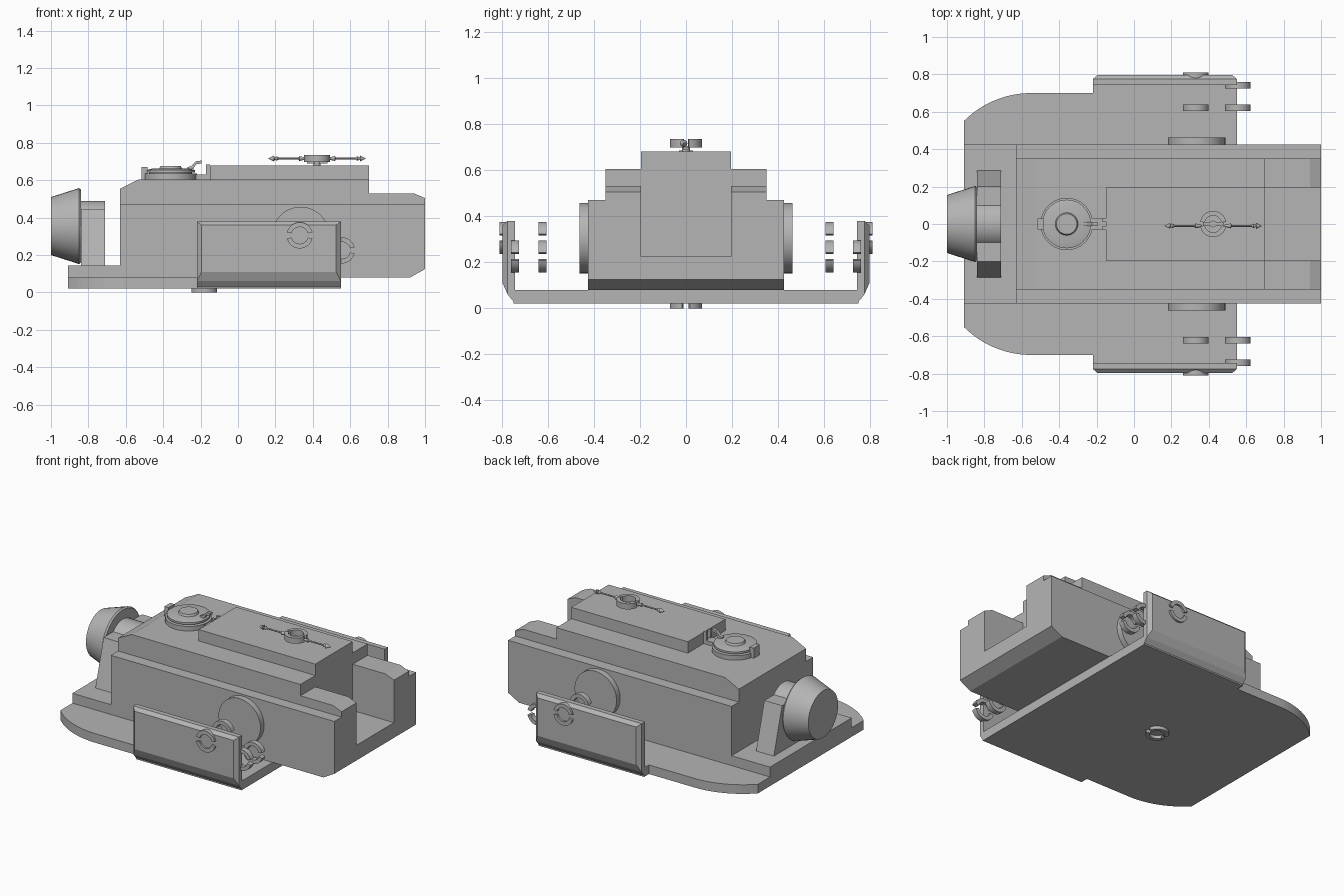
import bpy
import bmesh
from math import sin, cos, pi, radians
from mathutils import Vector

if "Cube" in bpy.data.objects:
    bpy.data.objects.remove(bpy.data.objects["Cube"], do_unlink=True)

GREY = (0.46, 0.46, 0.46, 1)
metal = bpy.data.materials.new("plain grey")
metal.use_nodes = True
metal.diffuse_color = GREY
metal.node_tree.nodes["Principled BSDF"].inputs["Base Color"].default_value = GREY


def finish(name, bm, smooth=False):
    bmesh.ops.recalc_face_normals(bm, faces=bm.faces)
    mesh = bpy.data.meshes.new(name)
    bm.to_mesh(mesh)
    bm.free()
    mesh.materials.append(metal)
    obj = bpy.data.objects.new(name, mesh)
    bpy.context.collection.objects.link(obj)
    bpy.ops.object.select_all(action='DESELECT')
    obj.select_set(True)
    bpy.context.view_layer.objects.active = obj
    if smooth:
        bpy.ops.object.shade_smooth_by_angle(angle=radians(30))
    return obj


def place(u, v, w, axis):
    """Put a 2D point (u, v) at depth w along the given axis."""
    return Vector({'x': (w, u, v), 'y': (u, w, v), 'z': (u, v, w)}[axis])


def loft(name, sections, axis, smooth=False):
    """Join matching outlines, each given as (depth, points), with end caps."""
    bm = bmesh.new()
    rings = [[bm.verts.new(place(u, v, w, axis)) for u, v in pts] for w, pts in sections]
    n = len(rings[0])
    for a, b in zip(rings, rings[1:]):
        for i in range(n):
            j = (i + 1) % n
            bm.faces.new((a[i], a[j], b[j], b[i]))
    bm.faces.new(rings[0])
    bm.faces.new(rings[-1])
    return finish(name, bm, smooth)


def prism(name, pts, axis, lo, hi, smooth=False):
    return loft(name, [(lo, pts), (hi, pts)], axis, smooth)


def rect(u0, u1, v0, v1):
    return [(u0, v0), (u1, v0), (u1, v1), (u0, v1)]


def box(name, x0, x1, y0, y1, z0, z1):
    return prism(name, rect(x0, x1, y0, y1), 'z', z0, z1)


def arc(cu, cv, r, a0, a1, n):
    return [(cu + r * cos(radians(a0 + (a1 - a0) * i / n)),
             cv + r * sin(radians(a0 + (a1 - a0) * i / n))) for i in range(n + 1)]


def lathe(name, profile, cu, cv, axis, seg=32):
    """Turn a (depth, radius) profile about a line through (cu, cv)."""
    sections = [(w, arc(cu, cv, r, 0, 360 - 360 / seg, seg - 1)) for w, r in profile]
    return loft(name, sections, axis, True)


def split_ring(name, cu, cv, axis, lo, hi, outer=0.07, inner=0.045, gap=14):
    for k, side in enumerate(("a", "b")):
        a0, a1 = 180 * k + gap, 180 * k + 180 - gap
        pts = arc(cu, cv, outer, a0, a1, 16) + arc(cu, cv, inner, a1, a0, 16)
        prism(name + "_" + side, pts, axis, lo, hi, True)


# Base plate with rounded rear corners
half = [(0.55, 0.75), (-0.22, 0.75), (-0.22, 0.70)] + arc(-0.55, 0.193, 0.507, 90, 135, 12)
half[-1] = (-0.91, 0.55)
prism("base_plate", half + [(x, -y) for x, y in reversed(half)], 'z', 0.02, 0.08)
box("rear_step", -0.91, -0.63, -0.425, 0.425, 0.08, 0.145)

# Hull with an open channel at the nose
hull = prism("hull", [(-0.63, 0.08), (0.92, 0.08), (1.0, 0.125), (1.0, 0.47),
                      (-0.63, 0.47)], 'y', -0.425, 0.425)
upper = prism("upper_hull", [(-0.63, 0.47), (1.0, 0.47), (1.0, 0.505), (0.94, 0.53),
                             (0.70, 0.53), (0.70, 0.605), (-0.53, 0.605),
                             (-0.63, 0.555)], 'y', -0.35, 0.35)
cutter = box("channel_cutter", 0.70, 1.2, -0.195, 0.195, 0.225, 0.9)
cutter.hide_render = True
for part in (hull, upper):
    cut = part.modifiers.new("channel", 'BOOLEAN')
    cut.operation = 'DIFFERENCE'
    cut.solver = 'EXACT'
    cut.object = cutter
    bpy.context.view_layer.objects.active = part
    bpy.ops.object.modifier_apply(modifier=cut.name)
bpy.data.objects.remove(cutter, do_unlink=True)
box("roof_slab", -0.15, 0.70, -0.195, 0.195, 0.605, 0.68)

# Side panels, round side plates and split rings, on both sides
for side, s in (("left", 1), ("right", -1)):
    loft(side + "_panel", [(s * 0.742, rect(-0.22, 0.55, 0.02, 0.38)),
                           (s * 0.775, rect(-0.22, 0.55, 0.06, 0.38)),
                           (s * 0.797, rect(-0.195, 0.525, 0.11, 0.36))], 'y')
    lathe(side + "_round_plate", [(s * 0.42, 0.153), (s * 0.463, 0.153)],
          0.335, 0.305, 'y', 48)
    split_ring(side + "_panel_ring", 0.33, 0.305, 'y', s * 0.775, s * 0.81)
    split_ring(side + "_inner_ring", 0.33, 0.305, 'y', s * 0.605, s * 0.64)
    split_ring(side + "_front_inner_ring", 0.555, 0.225, 'y', s * 0.605, s * 0.64)
    split_ring(side + "_front_outer_ring", 0.555, 0.225, 'y', s * 0.725, s * 0.76)
split_ring("underside_ring", -0.18, 0, 'z', 0, 0.035)

# Rear nozzle on its bracket
lathe("nozzle", [(-1.0, 0.155), (-0.85, 0.203), (-0.84, 0.195)], 0, 0.355, 'x', 40)
lathe("nozzle_axle", [(-0.845, 0.135), (-0.71, 0.135)], 0, 0.355, 'x', 40)
prism("nozzle_bracket", [(-0.285, 0.145), (0.285, 0.145), (0.2, 0.445), (-0.2, 0.445)],
      'x', -0.84, -0.711)

# Roof hatch with knob, catch and hinge
HX = -0.36
lathe("hatch_rim", [(0.60, 0.14), (0.635, 0.14)], HX, 0, 'z', 40)
lathe("hatch_neck", [(0.63, 0.115), (0.645, 0.115)], HX, 0, 'z', 40)
lathe("hatch_lid", [(0.642, 0.13), (0.655, 0.13), (0.662, 0.10)], HX, 0, 'z', 40)
lathe("hatch_knob", [(0.66, 0.062), (0.675, 0.055)], HX, 0, 'z', 24)
box("hatch_catch", -0.515, -0.485, -0.03, 0.03, 0.605, 0.672)
prism("hinge_arm", [(-0.27, 0.655), (-0.24, 0.66), (-0.225, 0.685), (-0.195, 0.69),
                    (-0.195, 0.705), (-0.225, 0.702), (-0.25, 0.675), (-0.27, 0.67)],
      'y', -0.012, 0.012)
box("hinge_foot", -0.23, -0.15, -0.03, 0.03, 0.605, 0.63)
for side, s in (("left", 1), ("right", -1)):
    box(side + "_hinge_lug", -0.17, -0.15, s * 0.014, s * 0.03, 0.63, 0.685)

# Roof antenna: ring, post and two pointed rods
AX, AY, AZ = 0.423, -0.01, 0.716
split_ring("antenna_ring", AX, 0, 'z', 0.698, 0.735, gap=10)
lathe("antenna_post", [(0.68, 0.018), (0.70, 0.018)], AX, 0, 'z', 16)
box("antenna_ring_support", AX - 0.055, AX + 0.055, -0.012, 0.012, 0.69, 0.70)
for side, s in (("front", 1), ("rear", -1)):
    rod = [(0.26, 0.001), (0.23, 0.016), (0.228, 0.006), (0.215, 0.012), (0.205, 0.005),
           (0.1, 0.005), (0.095, 0.013), (0.06, 0.005)]
    lathe(side + "_antenna_rod", [(AX + s * d, r) for d, r in rod], AY, AZ, 'x', 12)
